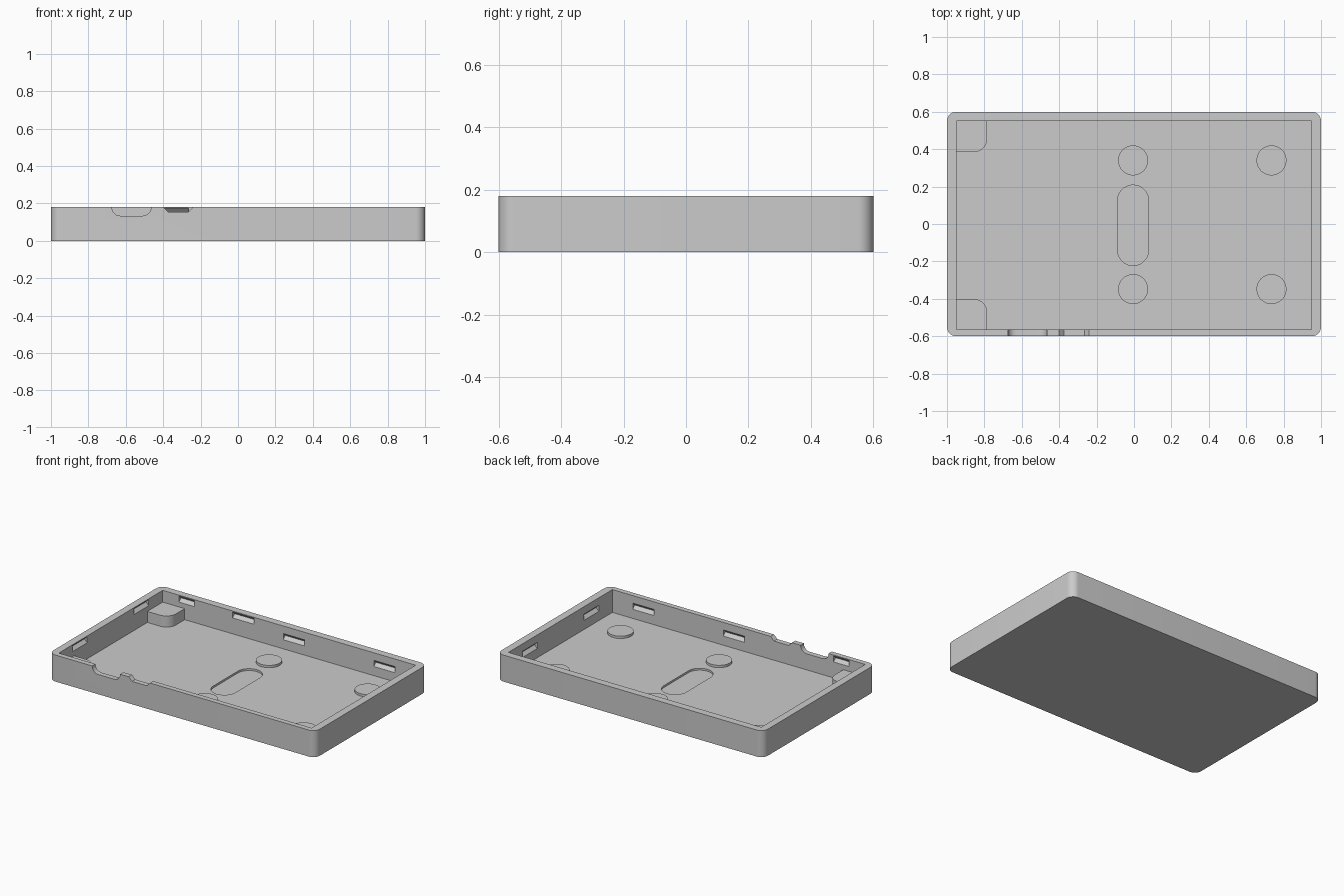
import bpy, bmesh
from math import radians, cos, sin, pi
from mathutils import Matrix

if "Cube" in bpy.data.objects:
    bpy.data.objects.remove(bpy.data.objects["Cube"], do_unlink=True)

grey = bpy.data.materials.new("plain_grey")
grey.use_nodes = True
colour = (0.6, 0.6, 0.6, 1)
grey.diffuse_color = colour
grey.node_tree.nodes["Principled BSDF"].inputs["Base Color"].default_value = colour

HEIGHT, FLOOR = 0.18, 0.025
LEFT, RIGHT, FRONT, BACK = -0.95, 0.948, -0.565, 0.55
UPRIGHT = Matrix.Rotation(radians(90), 4, "X")


def rounded_rect(x0, x1, y0, y1, radii, steps=10):
    """Outline with corner radii in the order SW, SE, NE, NW."""
    points = []
    corners = [(x0, y0, 1, 1), (x1, y0, -1, 1), (x1, y1, -1, -1), (x0, y1, 1, -1)]
    for i, ((x, y, dx, dy), r) in enumerate(zip(corners, radii)):
        if r == 0:
            points.append((x, y))
            continue
        for k in range(steps + 1):
            a = pi + pi / 2 * (i + k / steps)
            points.append((x + dx * r + r * cos(a), y + dy * r + r * sin(a)))
    return points


def prism(name, outline, low, high, matrix=Matrix()):
    bm = bmesh.new()
    face = bm.faces.new([bm.verts.new((x, y, low)) for x, y in outline])
    top = bmesh.ops.extrude_face_region(bm, geom=[face])["geom"]
    bmesh.ops.translate(bm, vec=(0, 0, high - low),
                        verts=[v for v in top if isinstance(v, bmesh.types.BMVert)])
    bmesh.ops.remove_doubles(bm, verts=bm.verts, dist=0.00001)
    bmesh.ops.recalc_face_normals(bm, faces=bm.faces)
    bm.transform(matrix)
    mesh = bpy.data.meshes.new(name)
    bm.to_mesh(mesh)
    bm.free()
    mesh.materials.append(grey)
    obj = bpy.data.objects.new(name, mesh)
    bpy.context.collection.objects.link(obj)
    return obj


def activate(obj):
    bpy.ops.object.select_all(action="DESELECT")
    obj.select_set(True)
    bpy.context.view_layer.objects.active = obj


def cut(target, cutter):
    cutter.hide_render = True
    mod = target.modifiers.new("cut", "BOOLEAN")
    mod.operation, mod.solver, mod.object = "DIFFERENCE", "EXACT", cutter
    activate(target)
    bpy.ops.object.modifier_apply(modifier=mod.name)
    bpy.data.objects.remove(cutter, do_unlink=True)


def finish(obj):
    activate(obj)
    bpy.ops.object.shade_smooth_by_angle(angle=radians(30))


# Tray shell with its square-cornered cavity
tray = prism("tray", rounded_rect(-1, 1, -0.6, 0.6, [0.05] * 4), 0, HEIGHT)
cut(tray, prism("cavity", rounded_rect(LEFT, RIGHT, FRONT, BACK, [0] * 4), FLOOR, 0.3))

# Shallow long recess in the floor
cut(tray, prism("floor_recess", rounded_rect(-0.088, 0.078, -0.222, 0.208, [0.0829] * 4),
                0.012, 0.06))

# Two port notches through the front wall
cut(tray, prism("round_notch", rounded_rect(-0.674, -0.465, 0.134, 0.25, [0.044, 0.044, 0, 0]),
                0.55, 0.65, UPRIGHT))
cut(tray, prism("bevelled_notch", [(-0.375, 0.155), (-0.265, 0.155), (-0.24, HEIGHT),
                                   (-0.24, 0.25), (-0.4, 0.25), (-0.4, HEIGHT)],
                0.55, 0.65, UPRIGHT))


# V-shaped snap grooves on the inner walls
def groove(x, y, z, angle, length=0.16):
    depth, inside = 0.021, 0.01
    outline = [(-inside, -depth - inside), (depth, 0), (-inside, depth + inside)]
    place = Matrix.Translation((x, y, z)) @ Matrix.Rotation(radians(angle), 4, "Z") @ UPRIGHT
    cut(tray, prism("snap_groove", outline, -length / 2, length / 2, place))


HIGH, LOW = 0.154, 0.108
for wall_y, angle in ((BACK, 90), (FRONT, -90)):
    groove(-0.77, wall_y, HIGH, angle, 0.115)
    for x in (0.035, 0.715):
        groove(x, wall_y, LOW, angle)
groove(-0.345, BACK, HIGH, 90)
for y in (-0.34, 0.32):
    groove(LEFT, y, HIGH, 180)
    groove(RIGHT, y, LOW, 0)
finish(tray)

# Corner support blocks
for name, y0, y1, radii in (("back_corner_block", 0.385, BACK + 0.01, [0, 0.07, 0, 0]),
                            ("front_corner_block", FRONT - 0.01, -0.402, [0, 0, 0.07, 0])):
    finish(prism(name, rounded_rect(LEFT - 0.01, -0.785, y0, y1, radii), 0.015, 0.1))

# Raised round pads on the floor
for x in (-0.005, 0.735):
    for y in (-0.348, 0.34):
        disc = [(x + 0.08 * cos(a * pi / 24), y + 0.08 * sin(a * pi / 24)) for a in range(48)]
        finish(prism("floor_pad", disc, 0.015, 0.041))
